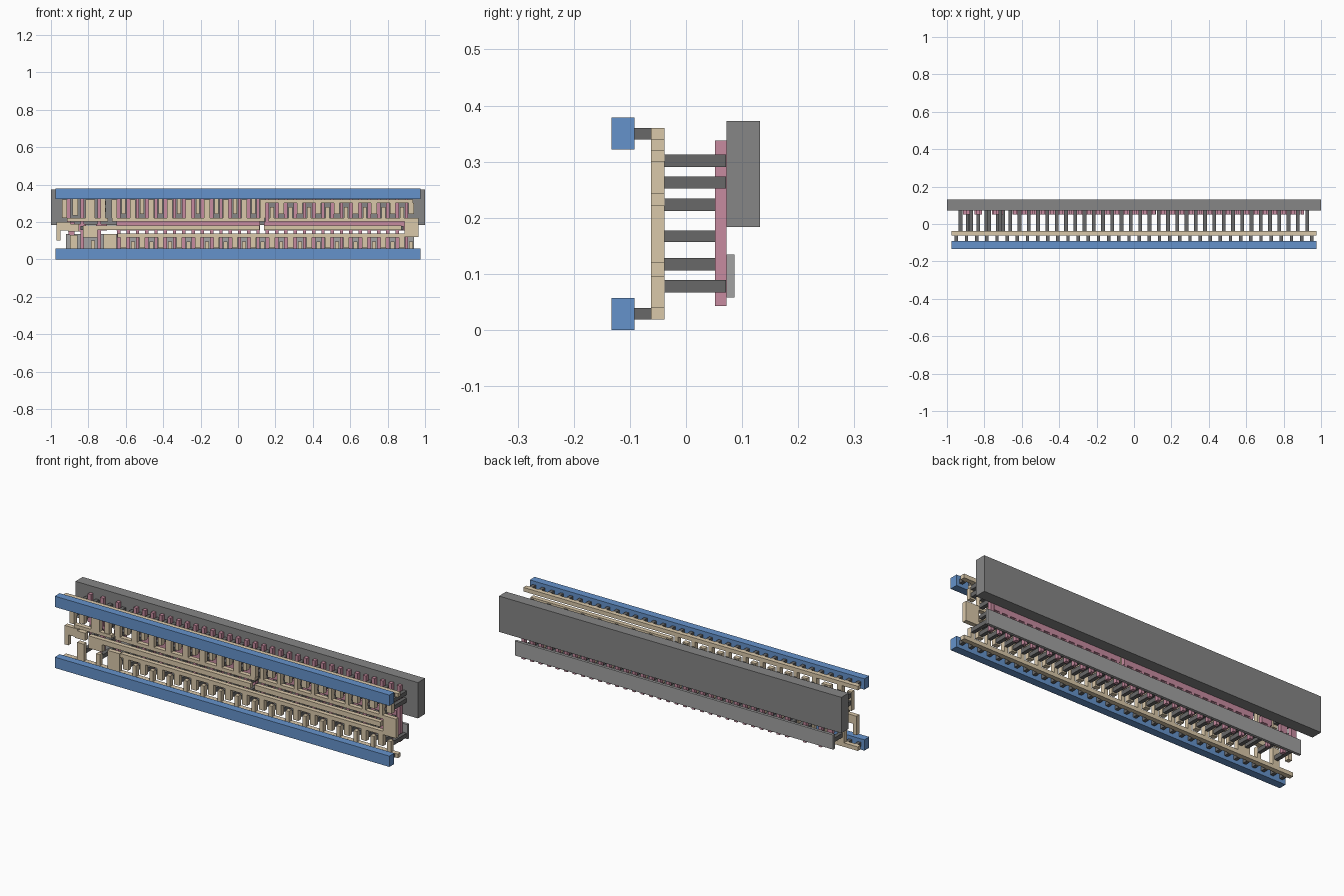
import bpy, bmesh
from mathutils import Matrix, Vector


def mat(name, c):
    m = bpy.data.materials.new(name)
    m.diffuse_color = (*c, 1)
    return m


BLUE = mat("blue", (0.13, 0.29, 0.60))
TAN = mat("tan", (0.70, 0.58, 0.40))
PINK = mat("pink", (0.57, 0.26, 0.35))
DARK = mat("dark_grey", (0.14, 0.14, 0.14))
GREY = mat("mid_grey", (0.24, 0.24, 0.24))
PALE = mat("pale_grey", (0.36, 0.36, 0.36))


def layer(name, y0, y1, rects, material):
    """One object of boxes: (x0, x1, z0, z1) rectangles given depth y0..y1."""
    bm = bmesh.new()
    for x0, x1, z0, z1 in rects:
        t = Matrix.Translation(Vector(((x0 + x1) / 2, (y0 + y1) / 2, (z0 + z1) / 2)))
        bmesh.ops.create_cube(bm, size=1, matrix=t @ Matrix.Diagonal((x1 - x0, y1 - y0, z1 - z0, 1)))
    me = bpy.data.meshes.new(name)
    bm.to_mesh(me)
    bm.free()
    me.materials.append(material)
    ob = bpy.data.objects.new(name, me)
    bpy.context.collection.objects.link(ob)
    return ob


def col(x, z0, z1, w=0.021):
    return (x - w / 2, x + w / 2, z0, z1)


def dot(x, z, s=0.02):
    return (x - s / 2, x + s / 2, z - s / 2 - 0.001, z + s / 2 + 0.001)


P = 0.0496                                  # finger pitch
sd = lambda j: -0.612 + P * j               # strip between two gates
YT0, YT1 = -0.062, -0.038                   # tan layer depth

# power rails and the short posts joining them to the tan layer
layer("lower_rail", -0.133, -0.092, [(-0.977, 0.977, 0, 0.057)], BLUE)
layer("upper_rail", -0.133, -0.092, [(-0.977, 0.977, 0.322, 0.379)], BLUE)
posts = [dot(-0.977 + 0.0543 * (i + 0.5), z, 0.018) for i in range(36) for z in (0.029, 0.35)]
layer("rail_posts", -0.092, YT0, posts, DARK)

# tan upper supply comb
tan = [(-0.977, 0.977, 0.339, 0.36)]
tan += [col(sd(j), 0.243, 0.339) for j in range(0, 16, 2)]
tan += [col(-0.87, 0.235, 0.339, 0.028), col(-0.722, 0.222, 0.339, 0.026)]
layer("upper_supply_comb", YT0, YT1, tan, TAN)

# tan lower supply comb
tan = [(-0.977, 0.977, 0.019, 0.04), (-0.72, -0.65, 0.04, 0.135)]
tan += [col(sd(j), 0.04, 0.096) for j in range(1, 32, 2)]
tan += [col(-0.877, 0.04, 0.13, 0.04), col(-0.775, 0.04, 0.1, 0.022)]
layer("lower_supply_comb", YT0, YT1, tan, TAN)

# tan middle node: lower bar on the left, upper bar on the right
tan = [(-0.675, 0.142, 0.203, 0.222), (0.142, 0.935, 0.301, 0.32)]
tan += [col(sd(j), 0.222, 0.32, 0.03) for j in range(-1, 16, 2)]
tan += [col(sd(j), 0.243, 0.301, 0.03) for j in range(17, 32, 2)]
layer("middle_node_comb", YT0, YT1, tan, TAN)

# tan output combs joined by the block on the right
tan = [(-0.645, 0.89, 0.117, 0.138), (0.162, 0.89, 0.203, 0.222), (0.89, 0.965, 0.12, 0.222)]
tan += [col(sd(j), 0.06, 0.117, 0.03) for j in range(0, 32, 2)]
tan += [col(sd(j), 0.222, 0.281) for j in range(16, 32, 2)]
layer("output_comb", YT0, YT1, tan, TAN)

# tan gate bars
layer("gate_bars", YT0, YT1, [(-0.83, 0.115, 0.156, 0.182), (0.14, 0.875, 0.156, 0.182)], TAN)

# tan input section on the left
tan = [(-0.97, -0.895, 0.155, 0.2), (-0.97, -0.948, 0.1, 0.155),
       (-0.94, -0.915, 0.22, 0.32), (-0.915, -0.695, 0.203, 0.22),
       (-0.815, -0.765, 0.22, 0.32), (-0.83, -0.75, 0.117, 0.156), (-0.91, -0.85, 0.15, 0.19)]
layer("input_pieces", YT0, YT1, tan, TAN)

# pink gate fingers with their cross strips
pink = [col(sd(i - 0.5), 0.043, 0.338, 0.018) for i in range(32)]
pink += [(-0.65, 0.118, 0.155, 0.203), (0.14, 0.89, 0.155, 0.203)]
pink += [col(x, 0.043, 0.338, 0.018) for x in (-0.832, -0.742)]
pink += [col(-0.905, 0.19, 0.338, 0.018), col(-0.89, 0.13, 0.2, 0.03), col(-0.832, 0.15, 0.19, 0.04),
         (-0.76, -0.7, 0.155, 0.19)]
layer("gate_fingers", 0.052, 0.072, pink, PINK)

# dark contact pillars to the back layers
pil = []
for j in range(-1, 32):
    up = (0.302, 0.263) if (j < 16) == (j % 2 == 0) or j > 15 and j % 2 else (0.263, 0.223)
    if j < 16 and j % 2:
        up = (0.302, 0.263, 0.223)
    pil += [dot(sd(j), z) for z in up]
    pil += [dot(sd(j), z) for z in ((0.078,) if j % 2 else (0.117, 0.078))]
for x in (-0.928, -0.87, -0.79, -0.715):
    pil += [dot(x, z) for z in (0.302, 0.263)]
for x in (-0.877, -0.775, -0.7):
    pil += [dot(x, 0.078)]
layer("contact_pillars", YT1, 0.071, pil, DARK)

# shorter pillars landing on the gates
gates = [dot(sd(j), 0.167, 0.018) for j in range(0, 32, 2)]
gates += [dot(x, 0.167, 0.018) for x in (-0.89, -0.832, -0.73)]
layer("gate_pillars", YT1, 0.052, gates, DARK)

# back slabs
layer("upper_back_slab", 0.072, 0.132, [(-1, 1, 0.184, 0.373)], GREY)
layer("lower_back_slab", 0.072, 0.086, [(-0.92, 0.94, 0.058, 0.135)], PALE)
